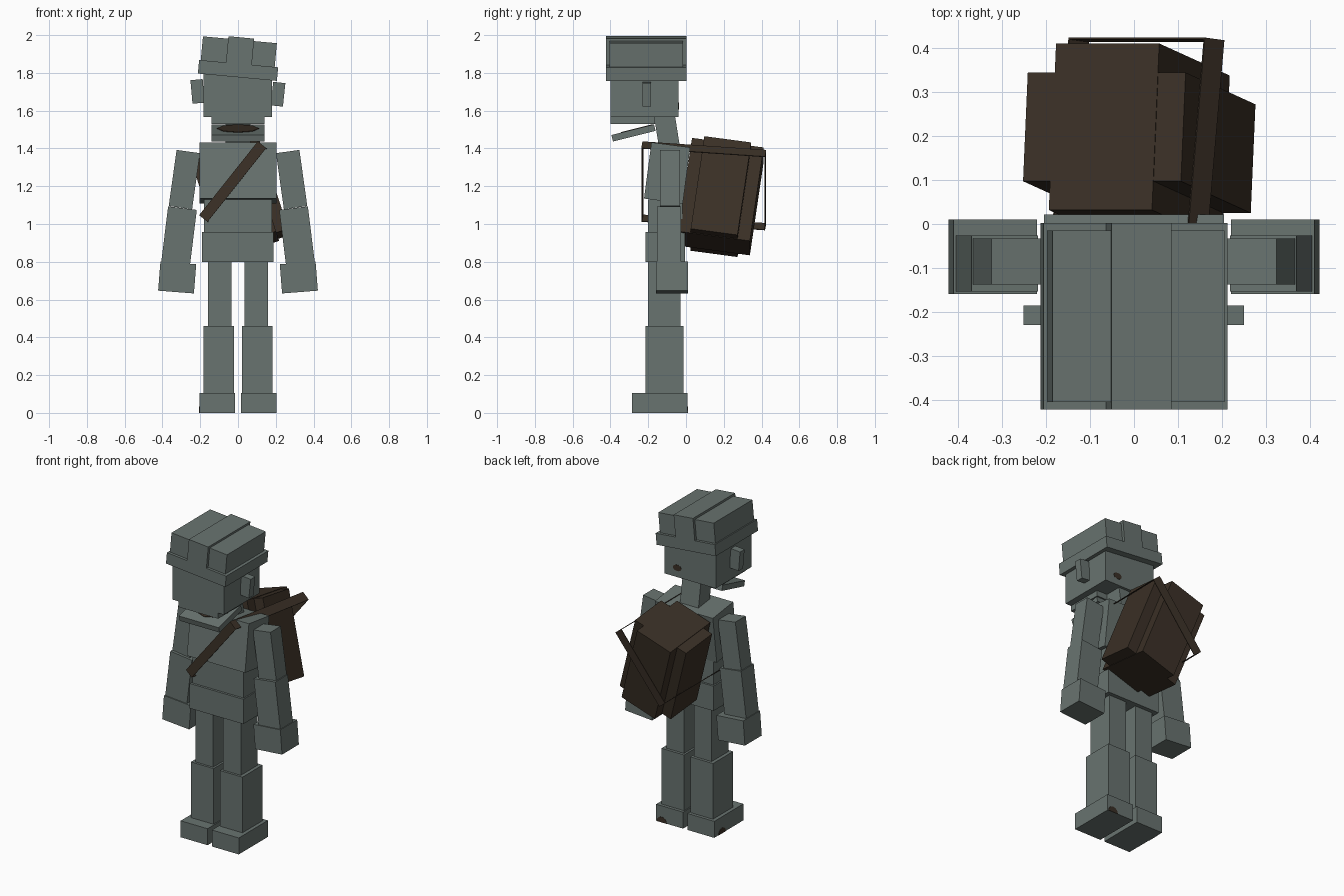
import bpy, bmesh
from math import radians, cos, sin, pi
from mathutils import Matrix, Vector

cube = bpy.data.objects.get("Cube")
if cube:
    bpy.data.objects.remove(cube, do_unlink=True)


def material(name, rgb):
    m = bpy.data.materials.new(name)
    m.use_nodes = True
    m.diffuse_color = (*rgb, 1)
    m.node_tree.nodes["Principled BSDF"].inputs["Base Color"].default_value = (*rgb, 1)
    return m


grey = material("grey_green", (0.14, 0.172, 0.16))
brown = material("dark_brown", (0.042, 0.029, 0.019))


def finish(name, bm, mat, matrix):
    bmesh.ops.recalc_face_normals(bm, faces=bm.faces)
    bm.transform(matrix)
    mesh = bpy.data.meshes.new(name)
    bm.to_mesh(mesh)
    bm.free()
    mesh.materials.append(mat)
    obj = bpy.data.objects.new(name, mesh)
    bpy.context.scene.collection.objects.link(obj)
    return obj


def turn(rx=0, ry=0):
    return Matrix.Rotation(radians(ry), 4, "Y") @ Matrix.Rotation(radians(rx), 4, "X")


def block(name, center, size, rx=0, ry=0, mat=grey):
    bm = bmesh.new()
    bmesh.ops.create_cube(bm, size=1)
    return finish(name, bm, mat,
                  Matrix.Translation(center) @ turn(rx, ry) @ Matrix.Diagonal((*size, 1)))


def span(name, x, y, z):
    """Upright block given by its (low, high) limits on each axis."""
    pairs = (x, y, z)
    return block(name, [(a + b) / 2 for a, b in pairs], [b - a for a, b in pairs])


def patch(name, matrix, rx, ry, sweep=2 * pi, steps=10):
    """Thin brown rounded plate in the local XY plane."""
    bm = bmesh.new()
    n = steps if sweep > 6 else steps + 1
    ring = [bm.verts.new((rx * cos(sweep * i / steps), ry * sin(sweep * i / steps), 0))
            for i in range(n)]
    face = bm.faces.new(ring)
    out = bmesh.ops.extrude_face_region(bm, geom=[face])
    bmesh.ops.translate(bm, vec=(0, 0, 0.003),
                        verts=[v for v in out["geom"] if isinstance(v, bmesh.types.BMVert)])
    return finish(name, bm, brown, matrix)


# Legs and arms, mirrored
for side, s in (("left", 1), ("right", -1)):
    def sx(a, b):
        return tuple(sorted((a * s, b * s)))
    span(side + "_foot", sx(0.015, 0.205), (-0.285, 0.008), (0, 0.105))
    span(side + "_lower_leg", sx(0.022, 0.182), (-0.215, -0.012), (0.105, 0.46))
    span(side + "_upper_leg", sx(0.035, 0.16), (-0.2, -0.03), (0.46, 0.8))
    block(side + "_upper_arm", (0.284 * s, -0.085, 1.235), (0.125, 0.105, 0.3), ry=-8 * s)
    block(side + "_forearm", (0.313 * s, -0.09, 0.93), (0.153, 0.127, 0.31), ry=-7 * s)
    block(side + "_hand", (0.322 * s, -0.075, 0.717), (0.19, 0.17, 0.155), ry=-4.5 * s)

# Torso and neck
span("hips", (-0.19, 0.188), (-0.215, -0.005), (0.8, 0.958))
span("waist", (-0.18, 0.18), (-0.2, -0.018), (0.958, 1.13))
block("chest", (0, -0.1, 1.27), (0.41, 0.207, 0.3), rx=-7.5)
block("neck", (0, -0.1, 1.485), (0.13, 0.11, 0.18), rx=9)

# Head, jaw and ears
span("head", (-0.182, 0.18), (-0.4, -0.04), (1.566, 1.82))
span("upper_jaw", (-0.14, 0.14), (-0.4, -0.165), (1.53, 1.566))
jaw_turn = turn(rx=14)
jaw_center = Vector((0, -0.278, 1.482))
block("lower_jaw", jaw_center, (0.28, 0.232, 0.035), rx=14)
patch("mouth_lining",
      Matrix.Translation(jaw_center) @ jaw_turn @ Matrix.Translation((0, 0.022, 0.0175)),
      0.11, 0.085, steps=8)
block("left_ear", (0.212, -0.208, 1.687), (0.065, 0.045, 0.125), ry=6)
block("right_ear", (-0.214, -0.208, 1.702), (0.065, 0.045, 0.125), ry=-5)

# Tilted helmet
block("helmet_band", (0, -0.21, 1.813), (0.42, 0.425, 0.072), ry=5.3)
block("helmet_crown", (0.004, -0.21, 1.908), (0.393, 0.39, 0.135), ry=5.3)
block("helmet_ridge", (0.011, -0.21, 1.918), (0.137, 0.425, 0.14), ry=5.3)

# Leaning backpack
pack = (0.012, 0.185, 1.145)
block("backpack_core", pack, (0.247, 0.383, 0.525), -8, -18, brown)
block("backpack_sides", pack, (0.378, 0.25, 0.52), -8, -18, brown)

# Strap loop running round the chest and the backpack
bm = bmesh.new()
bmesh.ops.create_cube(bm, size=1)
bmesh.ops.delete(bm, geom=[f for f in bm.faces if abs(f.normal.x) > 0.5], context="FACES_ONLY")
strap = finish("strap", bm, brown,
               Matrix.Translation((0, 0.094, 1.202)) @ turn(ry=38.5)
               @ Matrix.Rotation(radians(-6.3), 4, "Z")
               @ Matrix.Diagonal((0.057, 0.655, 0.495, 1)))
solid = strap.modifiers.new("thickness", "SOLIDIFY")
solid.thickness = 0.006
solid.offset = 0

# Small brown patches on the head and feet
back = turn(rx=90)
patch("head_patch", Matrix.Translation((0.09, -0.038, 1.625)) @ back, 0.03, 0.02)
patch("left_foot_patch", Matrix.Translation((0.165, 0.01, 0)) @ back, 0.035, 0.035, pi)
patch("right_foot_patch",
      Matrix.Translation((-0.207, -0.07, 0)) @ Matrix.Rotation(pi / 2, 4, "Z") @ back,
      0.035, 0.035, pi)
